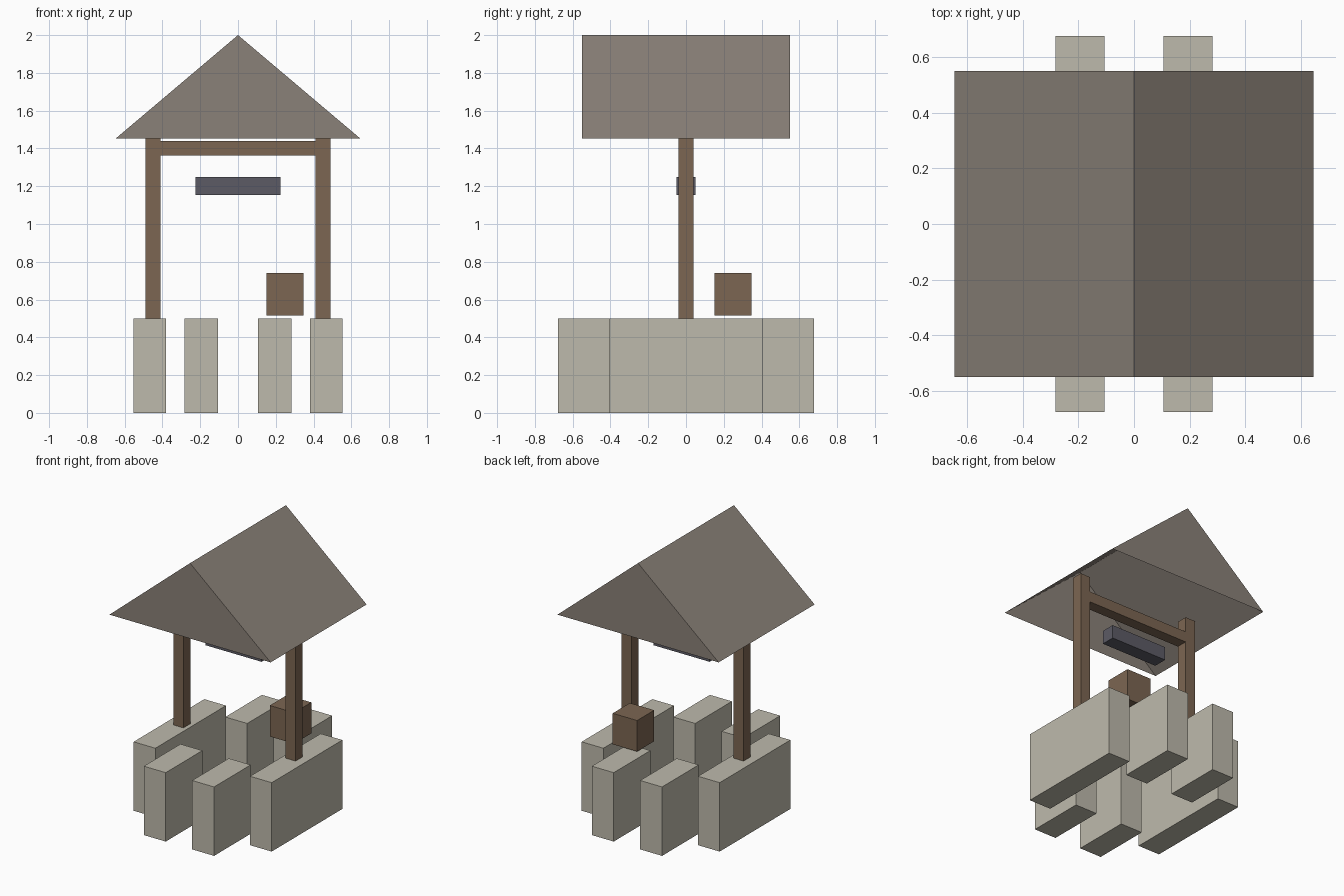
import bpy

if "Cube" in bpy.data.objects:
    bpy.data.objects.remove(bpy.data.objects["Cube"])

def material(name, rgb):
    # sRGB 0-255 to linear
    lin = [((c / 255 + 0.055) / 1.055) ** 2.4 for c in rgb]
    m = bpy.data.materials.new(name)
    m.diffuse_color = (*lin, 1)
    m.use_nodes = True
    m.node_tree.nodes["Principled BSDF"].inputs["Base Color"].default_value = m.diffuse_color
    return m

STONE = material("pale_stone", (190, 186, 172))
ROOF = material("grey_shingle", (138, 129, 120))
WOOD = material("brown_wood", (124, 102, 82))
METAL = material("dark_metal", (92, 91, 101))

def mesh(name, verts, faces, mat):
    me = bpy.data.meshes.new(name)
    me.from_pydata(verts, [], faces)
    me.materials.append(mat)
    ob = bpy.data.objects.new(name, me)
    bpy.context.collection.objects.link(ob)
    return ob

def box(name, x, y, z, mat):
    # x, y, z are (min, max) ranges
    verts = [(a, b, c) for c in z for b in y for a in x]
    faces = [(0, 2, 3, 1), (4, 5, 7, 6), (0, 1, 5, 4),
             (1, 3, 7, 5), (3, 2, 6, 7), (2, 0, 4, 6)]
    return mesh(name, verts, faces, mat)

def around(c, h):
    return (c - h, c + h)

for side, sx in (("left", -1), ("right", 1)):
    # long side walls and short end blocks of the well ring
    box(f"{side}_wall", around(sx * 0.467, 0.087), (-0.405, 0.405), (0, 0.5), STONE)
    for end, sy in (("front", -1), ("back", 1)):
        box(f"{end}_{side}_block", around(sx * 0.194, 0.088),
            around(sy * 0.467, 0.21), (0, 0.5), STONE)
    # posts reach up inside the open roof
    box(f"{side}_post", around(sx * 0.45, 0.04), (-0.04, 0.04), (0.5, 1.55), WOOD)

# crossbeam, winding bar and bucket
box("crossbeam", (-0.41, 0.41), (-0.04, 0.04), (1.363, 1.44), WOOD)
box("winding_bar", (-0.225, 0.225), (-0.05, 0.05), (1.153, 1.25), METAL)
box("bucket", (0.15, 0.346), (0.15, 0.346), (0.515, 0.74), WOOD)

# gabled roof shell, open underneath
w, d, lo, hi = 0.647, 0.55, 1.453, 2.0
mesh("roof",
     [(-w, -d, lo), (w, -d, lo), (0, -d, hi), (-w, d, lo), (w, d, lo), (0, d, hi)],
     [(0, 1, 2), (4, 3, 5), (1, 4, 5, 2), (3, 0, 2, 5)], ROOF)
